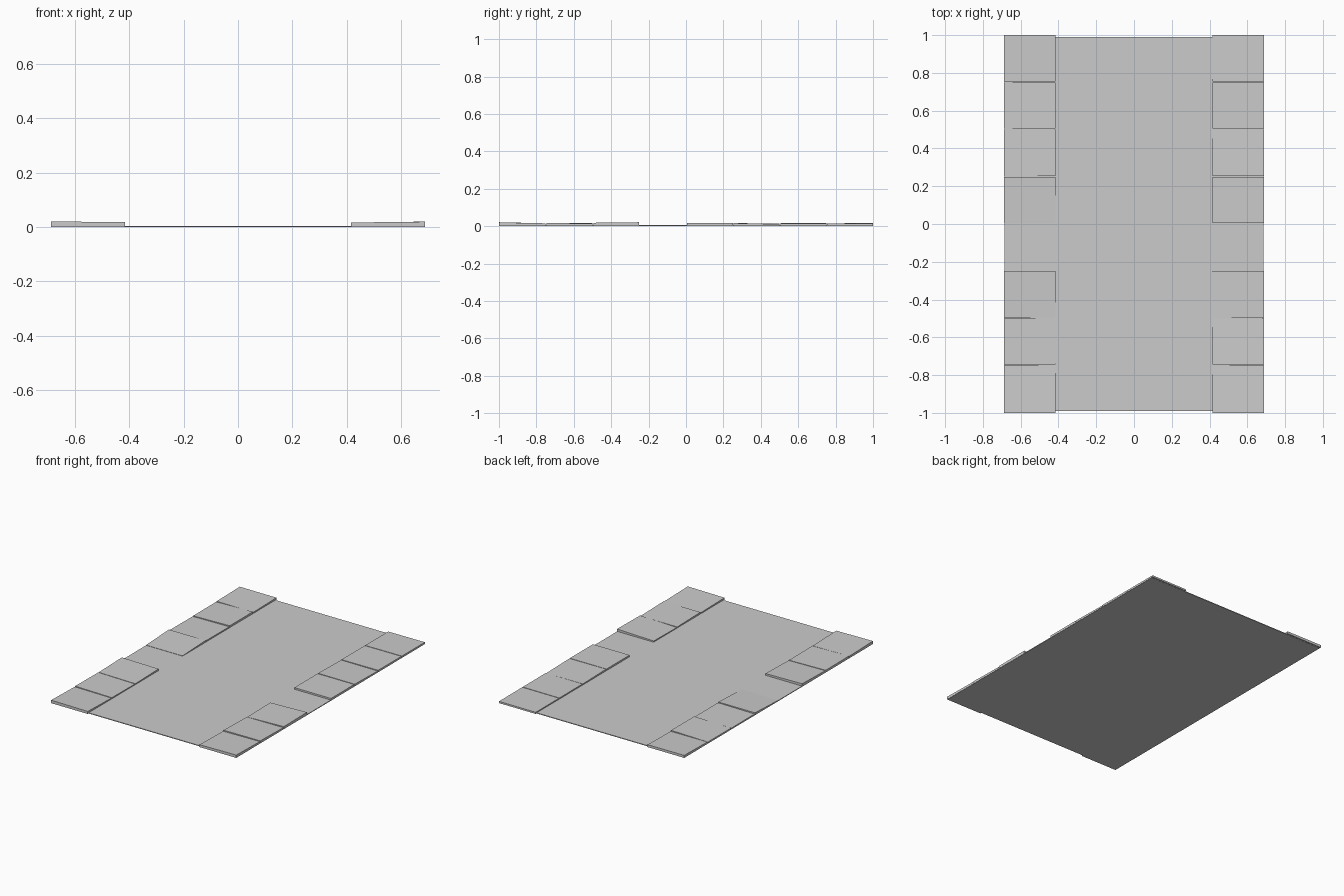
import bpy, bmesh

if "Cube" in bpy.data.objects:
    bpy.data.objects.remove(bpy.data.objects["Cube"])

ROAD_TOP = 0.005
INNER, OUTER = 0.415, 0.687
PITCH, GAP = 0.25, 0.005


def make_block(name, x0, x1, y0, y1, z0, top):
    """Box whose top corner heights come from top(x, y)."""
    bm = bmesh.new()
    bmesh.ops.create_cube(bm, size=1)
    for v in bm.verts:
        x = x1 if v.co.x > 0 else x0
        y = y1 if v.co.y > 0 else y0
        v.co = (x, y, top(x, y) if v.co.z > 0 else z0)
    mesh = bpy.data.meshes.new(name)
    bm.to_mesh(mesh)
    bm.free()
    obj = bpy.data.objects.new(name, mesh)
    bpy.context.collection.objects.link(obj)
    return obj


# Road bed
make_block("road", -0.686, 0.686, -0.99, 0.99, 0, lambda x, y: ROAD_TOP)

# Uneven paving slabs, front to back, None = missing slab
# (inner edge height at front, at back, rise towards the outer edge)
rows = {
    "left": (-1, [(0.018, 0.012, 0.003), (0.013, 0.011, 0.005), (0.011, 0.017, 0.004), None,
                  (0.007, 0.017, 0.000), (0.014, 0.013, -0.003), (0.018, 0.018, -0.006),
                  (0.013, 0.017, 0.001)]),
    "right": (1, [(0.017, 0.012, 0.003), (0.017, 0.012, 0.001), (0.010, 0.013, 0.008), None,
                  (0.016, 0.016, 0.000), (0.017, 0.012, -0.001), (0.013, 0.013, 0.001),
                  (0.013, 0.012, 0.001)]),
}
for label, (side, slabs) in rows.items():
    for i, slab in enumerate(slabs):
        if slab is None:
            continue
        front, back, rise = slab
        y0 = -1 + i * PITCH + (GAP if i else 0)
        y1 = -1 + (i + 1) * PITCH

        def top(x, y):
            along = (y - y0) / (y1 - y0)
            across = (abs(x) - INNER) / (OUTER - INNER)
            return front + (back - front) * along + rise * across

        xs = sorted((side * INNER, side * OUTER))
        make_block(f"paving_slab_{label}_{i + 1}", xs[0], xs[1], y0, y1, 0.001, top)
